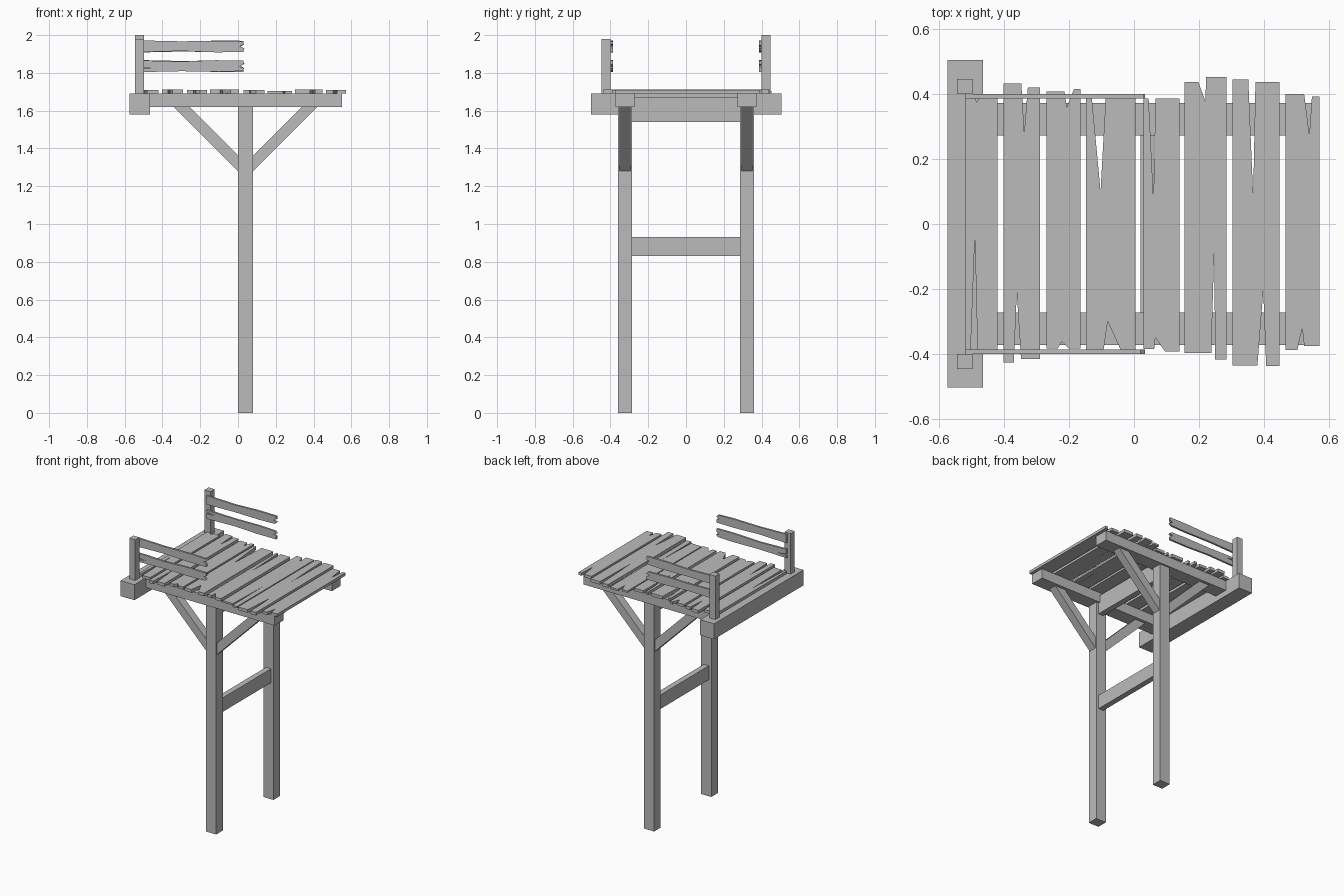
import bpy
import bmesh
from mathutils import Vector

if "Cube" in bpy.data.objects:
    bpy.data.objects.remove(bpy.data.objects["Cube"], do_unlink=True)

wood = bpy.data.materials.new("grey_wood")
wood.use_nodes = True
grey = (0.5, 0.5, 0.5, 1)
wood.diffuse_color = grey
wood.node_tree.nodes["Principled BSDF"].inputs["Base Color"].default_value = grey


def slab(name, outline, depth):
    """Extrude a closed outline of 3D points along the depth vector."""
    bm = bmesh.new()
    face = bm.faces.new([bm.verts.new(p) for p in outline])
    moved = bmesh.ops.extrude_face_region(bm, geom=[face], use_keep_orig=True)["geom"]
    verts = [g for g in moved if isinstance(g, bmesh.types.BMVert)]
    bmesh.ops.translate(bm, verts=verts, vec=Vector(depth))
    bmesh.ops.recalc_face_normals(bm, faces=bm.faces[:])
    mesh = bpy.data.meshes.new(name)
    bm.to_mesh(mesh)
    bm.free()
    mesh.materials.append(wood)
    obj = bpy.data.objects.new(name, mesh)
    bpy.context.collection.objects.link(obj)
    return obj


def box(name, x, y, z):
    """Box from (low, high) ranges on each axis."""
    base = [(x[0], y[0], z[0]), (x[1], y[0], z[0]), (x[1], y[1], z[0]), (x[0], y[1], z[0])]
    return slab(name, base, (0, 0, z[1] - z[0]))


def side_slab(name, profile, y):
    """Profile in x and z, extruded across a y range."""
    return slab(name, [(px, y[0], pz) for px, pz in profile], (0, y[1] - y[0], 0))


def span(side, low, high):
    return sorted((side * low, side * high))


DECK = 1.69      # underside of the planks
BEAM = 1.62      # underside of the long beams
POST = (0, 0.08)

# Legs, long beams, diagonal braces and railing posts on both sides
for side, label in ((-1, "front"), (1, "back")):
    box(label + "_leg", POST, span(side, 0.285, 0.36), (0, BEAM))
    box(label + "_long_beam", (-0.47, 0.55), span(side, 0.272, 0.372), (BEAM, DECK))
    for direction, edge, tag in ((-1, POST[0], "right"), (1, POST[1], "left")):
        brace = [(edge, 1.28), (edge + direction * 0.34, BEAM),
                 (edge + direction * 0.257, BEAM), (edge, 1.363)]
        side_slab(label + "_" + tag + "_brace", brace, span(side, 0.293, 0.352))
    top = 1.98 if side < 0 else 2.0
    box(label + "_railing_post", (-0.545, -0.498), span(side, 0.4, 0.447), (DECK, top))

# Cross members
box("end_beam", (-0.575, -0.465), (-0.503, 0.505), (1.58, DECK))
box("upper_cross_beam", (0.02, 0.06), (-0.29, 0.29), (1.54, 1.672))
box("lower_cross_beam", (0.02, 0.06), (-0.29, 0.29), (0.83, 0.93))

# Broken rails: slightly wavy boards with a splintered free end
for side, label in ((-1, "front"), (1, "back")):
    for name, z, flip in (("upper", 1.94, side), ("lower", 1.836, -side)):
        rail = [(-0.52, -0.032), (-0.3, -0.027), (-0.1, -0.03), (0.02, -0.026),
                (0.034, -0.012), (0.008, -0.002), (0.03, 0.008), (0.03, 0.03),
                (-0.12, 0.031), (-0.3, 0.024), (-0.52, 0.03)]
        if name == "lower":
            rail += [(-0.52, -0.005), (-0.45, -0.01), (-0.52, -0.016)]
        side_slab(label + "_" + name + "_rail", [(x, z + flip * dz) for x, dz in rail],
                  span(side, 0.387, 0.401))

# Deck planks: left edge, right edge, thickness, then for the front and back end:
# (near y, far y, split start x, split tip x, split tip y, split end x)
planks = [
    (-.52, -.42, .02, (-.39, -.39, -.503, -.49, -.04, -.482), (.395, .395, -.49, -.485, .375, -.47)),
    (-.402, -.29, .022, (-.427, -.415, -.37, -.361, -.21, -.348), (.433, .42, -.347, -.338, .285, -.327)),
    (-.27, -.165, .019, (-.384, -.384, -.235, -.222, -.362, -.2), (.408, .415, -.214, -.207, .36, -.185)),
    (-.148, .005, .022, (-.39, -.39, -.094, -.081, -.3, -.04), (.39, .39, -.13, -.103, .1, -.087)),
    (.03, .14, .02, (-.385, -.392, .062, .066, -.35, .095), (.387, .387, .045, .06, .08, .066)),
    (.156, .285, .013, (-.397, -.418, .238, .247, -.077, .25), (.437, .452, .198, .22, .378, .222)),
    (.303, .448, .022, (-.435, -.438, .38, .398, -.206, .407), (.445, .437, .352, .367, .085, .374)),
    (.466, .572, .02, (-.388, -.375, .503, .518, -.322, .524), (.4, .393, .524, .54, .276, .548)),
]
for i, (x0, x1, thick, front, back) in enumerate(planks):
    def end(data):
        ya, yb, xa, xt, yt, xb = data
        return [(x0, ya), (xa, ya), (xt, yt), (xb, yb), (x1, yb)]
    outline = end(front) + end(back)[::-1]
    slab("deck_plank_" + "abcdefgh"[i], [(x, y, DECK) for x, y in outline], (0, 0, thick))
